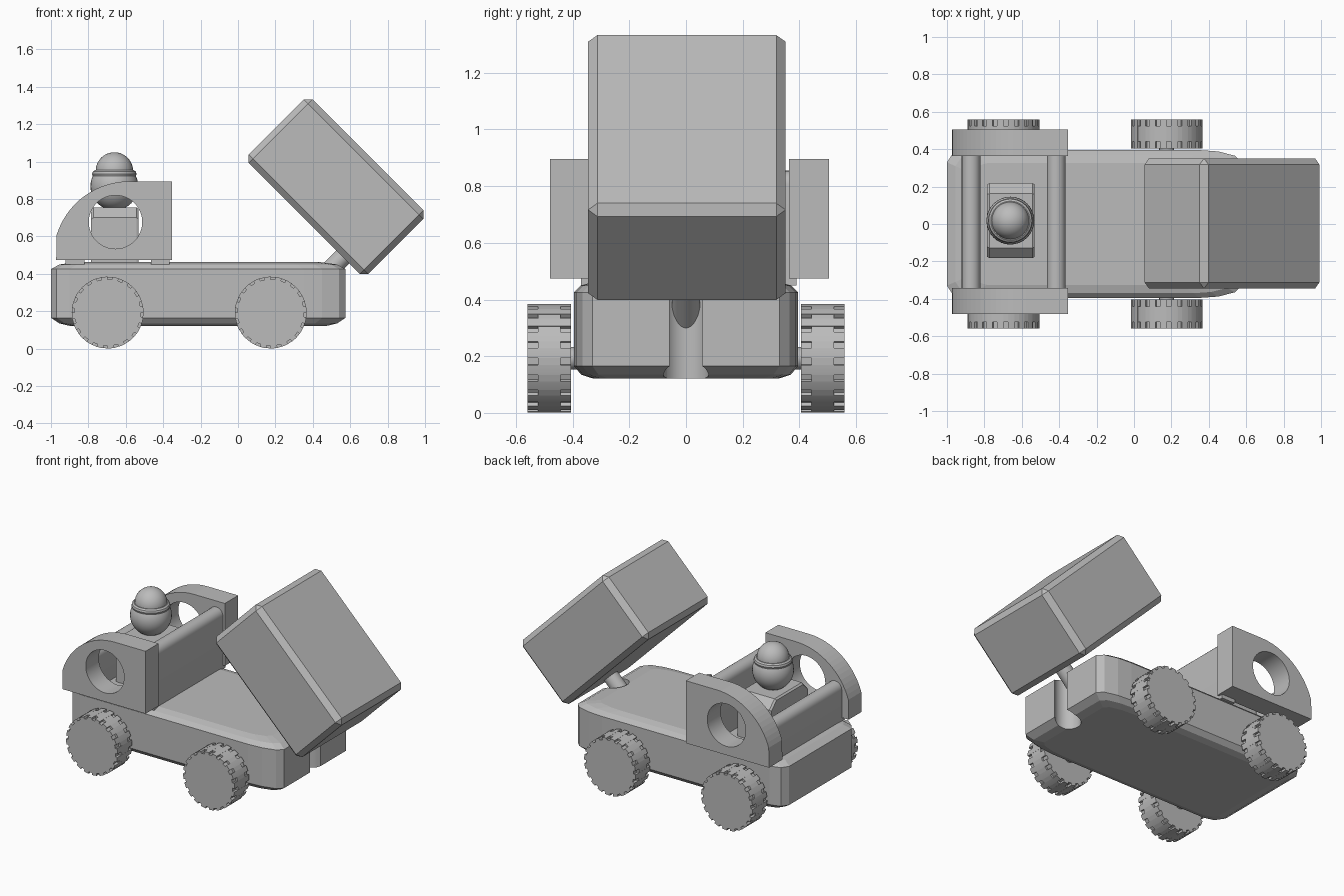
import bpy, bmesh, math
from mathutils import Matrix, Vector

if "Cube" in bpy.data.objects:
    bpy.data.objects.remove(bpy.data.objects["Cube"])

grey = bpy.data.materials.new("plain grey")
grey.diffuse_color = (0.5, 0.5, 0.5, 1)
grey.use_nodes = True
grey.node_tree.nodes["Principled BSDF"].inputs["Base Color"].default_value = grey.diffuse_color


def finish(name, bm, smooth=True):
    bmesh.ops.recalc_face_normals(bm, faces=bm.faces)
    me = bpy.data.meshes.new(name)
    bm.to_mesh(me)
    bm.free()
    me.materials.append(grey)
    if smooth:
        me.polygons.foreach_set("use_smooth", [True] * len(me.polygons))
        me.set_sharp_from_angle(angle=math.radians(30))
    ob = bpy.data.objects.new(name, me)
    bpy.context.collection.objects.link(ob)
    return ob


def loft(bm, rings):
    """Skin closed rings of equal point count and cap both ends."""
    vs = [[bm.verts.new(p) for p in r] for r in rings]
    n = len(vs[0])
    for a, b in zip(vs, vs[1:]):
        for i in range(n):
            j = (i + 1) % n
            bm.faces.new((a[i], a[j], b[j], b[i]))
    bm.faces.new(vs[0])
    bm.faces.new(vs[-1])


def prism_y(bm, profile, y0, y1):
    loft(bm, [[(x, y, z) for x, z in profile] for y in (y0, y1)])


def cylinder(name, a, b, r, seg=32):
    a, b = Vector(a), Vector(b)
    bm = bmesh.new()
    m = Matrix.Translation((a + b) / 2) @ (b - a).to_track_quat('Z', 'Y').to_matrix().to_4x4()
    bmesh.ops.create_cone(bm, cap_ends=True, segments=seg, radius1=r, radius2=r,
                          depth=(b - a).length, matrix=m)
    return finish(name, bm)


def chamfer_box(name, centre, size, bevel, tilt=0):
    bm = bmesh.new()
    bmesh.ops.create_cube(bm, size=1, matrix=Matrix.Diagonal((*size, 1)))
    bmesh.ops.bevel(bm, geom=bm.edges[:], offset=bevel, segments=1, affect='EDGES')
    bm.transform(Matrix.Translation(centre) @ Matrix.Rotation(tilt, 4, 'Y'))
    return finish(name, bm, False)


def cut(ob, cutter):
    cutter.hide_render = True
    cutter.hide_viewport = True
    mod = ob.modifiers.new("cut", 'BOOLEAN')
    mod.operation = 'DIFFERENCE'
    mod.solver = 'EXACT'
    mod.object = cutter


# Chassis: rounded plan, softened top and bottom rims
half = [(0.575, 0.33), (0.54, 0.365), (0.45, 0.388), (0.35, 0.395),
        (-0.9, 0.395), (-0.97, 0.375), (-1.0, 0.33)]
plan = half + [(x, -y) for x, y in reversed(half)]
cx, hx, hy = -0.2125, 0.7875, 0.395
rims = [(0.122, 0.10, 0.065), (0.135, 0.045, 0.025), (0.165, 0, 0),
        (0.425, 0, 0), (0.45, 0.045, 0.025), (0.462, 0.13, 0.07)]
bm = bmesh.new()
loft(bm, [[(cx + (x - cx) * (hx - dx) / hx, y * (hy - dy) / hy, z) for x, y in plan]
          for z, dx, dy in rims])
chassis = finish("chassis", bm, False)
cut(chassis, cylinder("hitch_slot_cutter", (0.52, 0, 0), (0.52, 0, 0.6), 0.08))

# Tipped load block and its peg
chamfer_box("load_block", (0.524, 0.003, 0.866), (0.905, 0.697, 0.482), 0.033, math.radians(45))
cylinder("tipping_peg", (0.36, 0, 0.29), (0.65, 0, 0.58), 0.05)

# Cab side panels with a round window
arc = [(-0.58 - 0.408 * math.sin(t), 0.487 + 0.408 * math.cos(t))
       for t in [i / 16 * 1.27 for i in range(17)]]
outline = [(-0.972, 0.475), (-0.352, 0.475), (-0.352, 0.895)] + arc
for name, y0, y1 in (("cab_side_near", -0.48, -0.342), ("cab_side_far", 0.363, 0.505)):
    bm = bmesh.new()
    prism_y(bm, outline, y0, y1)
    panel = finish(name, bm, False)
    cut(panel, cylinder(name + "_window_cutter", (-0.655, y0 - 0.1, 0.677),
                        (-0.655, y1 + 0.1, 0.677), 0.143, 48))

# Cab front and back walls with rounded tops
for name, x, top in (("cab_front_wall", -0.871, 0.71), ("cab_back_wall", -0.416, 0.855)):
    r = 0.05
    prof = [(x - r, 0.45), (x + r, 0.45)]
    prof += [(x + r * math.cos(a), top - r + r * math.sin(a))
             for a in [i * math.pi / 12 for i in range(13)]]
    bm = bmesh.new()
    prism_y(bm, prof, -0.37, 0.39)
    finish(name, bm)

# Driver: block body with sloped shoulders, ball head, cap with rim
bx, by = -0.658, 0.018
bm = bmesh.new()
body = [(-0.2, 0.45), (0.2, 0.45), (0.2, 0.7), (0.145, 0.755), (-0.145, 0.755), (-0.2, 0.7)]
loft(bm, [[(bx + s, by + y * k, 0.45 + (z - 0.45) * k) for y, z in body]
          for s, k in ((-0.127, 0.97), (-0.115, 1), (0.115, 1), (0.127, 0.97))])
finish("driver_body", bm, False)
for name, z, r in (("driver_head", 0.868, 0.128), ("driver_cap", 0.95, 0.1)):
    bm = bmesh.new()
    bmesh.ops.create_uvsphere(bm, u_segments=32, v_segments=20, radius=r,
                              matrix=Matrix.Translation((bx - 0.003, by, z)))
    finish(name, bm)
bm = bmesh.new()
N, M = 32, 10
rim = [[bm.verts.new((bx - 0.003 + (0.098 + 0.021 * math.cos(b)) * math.cos(a),
                      by + (0.098 + 0.021 * math.cos(b)) * math.sin(a),
                      0.934 + 0.021 * math.sin(b)))
        for b in [2 * math.pi * j / M for j in range(M)]]
       for a in [2 * math.pi * i / N for i in range(N)]]
for i in range(N):
    for j in range(M):
        bm.faces.new((rim[i][j], rim[(i + 1) % N][j],
                      rim[(i + 1) % N][(j + 1) % M], rim[i][(j + 1) % M]))
finish("cap_rim", bm)


# Wheels: notched edge bands around a plain middle band
def ring(x, z, r, low, teeth=20):
    pts = []
    for k in range(teeth):
        for f, rr in ((0, r), (0.3, r), (0.6, r), (0.6, low), (1.0, low)):
            a = 2 * math.pi * (k + f) / teeth
            pts.append((x + rr * math.cos(a), z + rr * math.sin(a)))
    return pts


for end, x in (("front", -0.697), ("rear", 0.175)):
    z, r = 0.193, 0.192
    for side, s in (("near", -1), ("far", 1)):
        bm = bmesh.new()
        for y0, y1, low in ((0.405, 0.442, 0.178), (0.442, 0.523, r - 0.0005), (0.523, 0.56, 0.178)):
            prism_y(bm, ring(x, z, r, low), s * y0, s * y1)
        finish(f"{end}_wheel_{side}", bm)
    cylinder(end + "_axle", (x, -0.45, z), (x, 0.45, z), 0.04)
